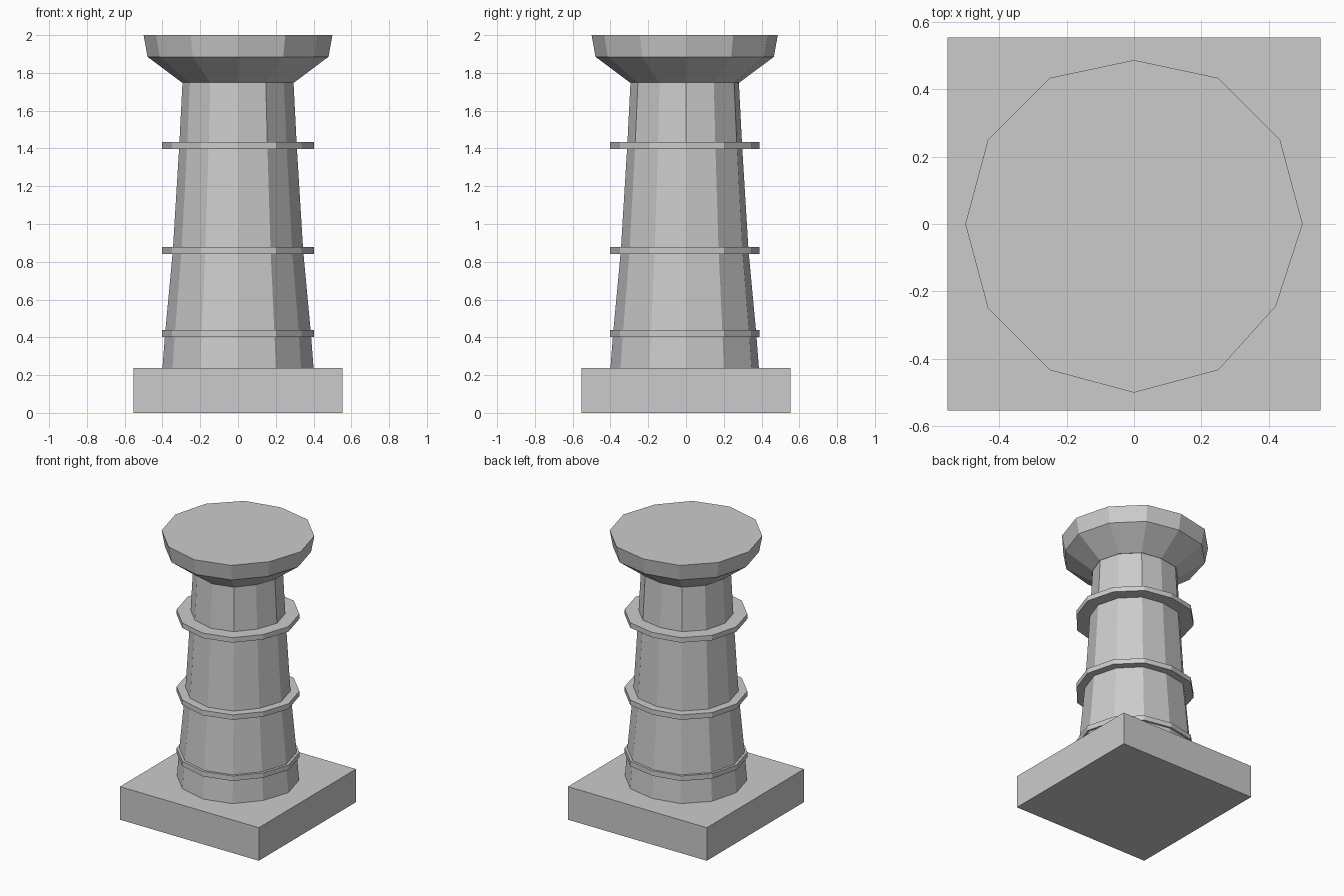
import bpy, bmesh, math

if "Cube" in bpy.data.objects:
    bpy.data.objects.remove(bpy.data.objects["Cube"])

SIDES = 12
WORN = {3: 0.014, 11: 0.014}   # corners that sit slightly inside the circle


def new_object(name, bm):
    bmesh.ops.recalc_face_normals(bm, faces=bm.faces)
    mesh = bpy.data.meshes.new(name)
    bm.to_mesh(mesh)
    bm.free()
    obj = bpy.data.objects.new(name, mesh)
    bpy.context.collection.objects.link(obj)
    return obj


def turned(name, profile):
    """Closed twelve-sided solid from (radius, height) pairs."""
    bm = bmesh.new()
    rings = []
    for r, z in profile:
        ring = []
        for i in range(SIDES):
            a = 2 * math.pi * i / SIDES
            d = r - WORN.get(i, 0)
            ring.append(bm.verts.new((d * math.cos(a), d * math.sin(a), z)))
        rings.append(ring)
    for lo, hi in zip(rings, rings[1:]):
        for i in range(SIDES):
            j = (i + 1) % SIDES
            bm.faces.new((lo[i], lo[j], hi[j], hi[i]))
    bm.faces.new(rings[0][::-1])
    bm.faces.new(rings[-1])
    return new_object(name, bm)


# Square plinth
bm = bmesh.new()
bmesh.ops.create_cube(bm, size=1)
bmesh.ops.scale(bm, vec=(1.106, 1.106, 0.238), verts=bm.verts)
bmesh.ops.translate(bm, vec=(0, 0, 0.119), verts=bm.verts)
new_object("plinth", bm)

# Tapering shaft
turned("shaft", [(0.40, 0.238), (0.386, 0.42), (0.345, 0.86),
                 (0.311, 1.415), (0.294, 1.75)])

# Three raised bands
for label, z in (("lower", 0.402), ("middle", 0.842), ("upper", 1.398)):
    turned(label + "_band", [(0.402, z), (0.402, z + 0.036)])

# Flared capital
turned("capital", [(0.296, 1.748), (0.479, 1.885), (0.50, 2.0)])
